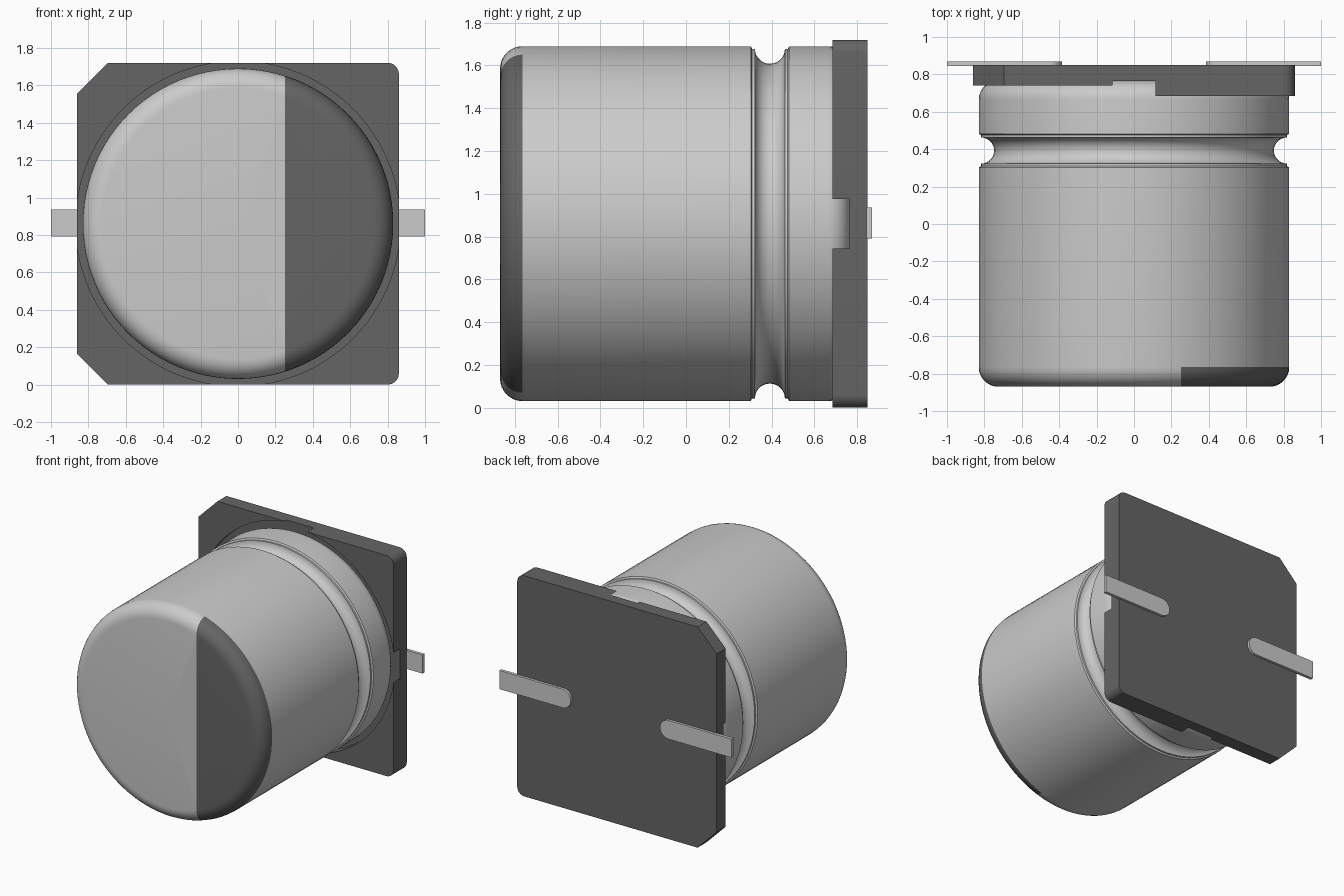
import bpy, bmesh, math
from mathutils import Vector

if "Cube" in bpy.data.objects:
    bpy.data.objects.remove(bpy.data.objects["Cube"])

CZ = 0.86          # height of the can axis, which runs along y
R = 0.83           # can radius


def material(name, rgb):
    m = bpy.data.materials.new(name)
    m.diffuse_color = (*rgb, 1)
    m.use_nodes = True
    m.node_tree.nodes["Principled BSDF"].inputs["Base Color"].default_value = m.diffuse_color
    return m


silver = material("silver", (0.78, 0.78, 0.75))
dark = material("dark_grey", (0.13, 0.13, 0.13))


def finish(bm, name, *mats, smooth=True):
    bmesh.ops.recalc_face_normals(bm, faces=bm.faces[:])
    me = bpy.data.meshes.new(name)
    bm.to_mesh(me)
    bm.free()
    for m in mats:
        me.materials.append(m)
    ob = bpy.data.objects.new(name, me)
    bpy.context.collection.objects.link(ob)
    if smooth:
        bpy.ops.object.select_all(action='DESELECT')
        ob.select_set(True)
        bpy.context.view_layer.objects.active = ob
        bpy.ops.object.shade_smooth_by_angle(angle=math.radians(30))
    return ob


def arc(cx, cy, r, a0, a1, n):
    return [(cx + r * math.cos(math.radians(a0 + (a1 - a0) * i / n)),
             cy + r * math.sin(math.radians(a0 + (a1 - a0) * i / n))) for i in range(n + 1)]


def prism(name, outline, y0, y1, mat=None, smooth=True):
    """Extrude an (x, z) outline from y0 to y1."""
    bm = bmesh.new()
    f = bm.faces.new([bm.verts.new((x, y0, z)) for x, z in outline])
    ext = bmesh.ops.extrude_face_region(bm, geom=[f])["geom"]
    for v in ext:
        if isinstance(v, bmesh.types.BMVert):
            v.co.y = y1
    return finish(bm, name, *([mat] if mat else []), smooth=smooth)


# Can: turned profile of (radius, y) with rounded ends and a crimp groove
FRONT, BACK, F = -0.87, 0.765, 0.105
profile = [(0, FRONT)] + arc(R - F, FRONT + F, F, -90, 0, 8)
profile += [(R, 0.303), (R - 0.012, 0.309)]
profile += arc(R - 0.012, 0.3925, 0.07, 270, 90, 14)
profile += [(R - 0.012, 0.476), (R, 0.482)]
profile += arc(R - 0.1, BACK - 0.1, 0.1, 0, 90, 8) + [(0, BACK)]
bm = bmesh.new()
verts = [bm.verts.new((r, y, CZ)) for r, y in profile]
edges = [bm.edges.new(p) for p in zip(verts, verts[1:])]
bmesh.ops.spin(bm, geom=verts + edges, cent=(0, 0, CZ), axis=(0, 1, 0),
               angle=math.tau, steps=96)
bmesh.ops.remove_doubles(bm, verts=bm.verts[:], dist=1e-5)

# Dark polarity mark: cut the front cap along x = 0.25 and recolour one side
cap = [f for f in bm.faces if f.calc_center_median().y < FRONT + F]
geom = set(cap)
for f in cap:
    geom.update(f.edges)
    geom.update(f.verts)
bmesh.ops.bisect_plane(bm, geom=list(geom), plane_co=(0.25, 0, 0), plane_no=(1, 0, 0))
for f in bm.faces:
    c = f.calc_center_median()
    f.material_index = int(c.y < FRONT + F and c.x > 0.25)
finish(bm, "can", silver, dark)

# Base plate: two chamfered corners, two rounded corners
H, C, r = 0.86, 0.165, 0.06
outline = [(-H + C, 0), *arc(H - r, r, r, -90, 0, 8),
           *arc(H - r, 2 * H - r, r, 0, 90, 8),
           (-H + C, 2 * H), (-H, 2 * H - C), (-H, C)]
base = prism("base_plate", outline, 0.685, 0.85, dark)

# Round seat for the can, and lower corner walls on the chamfered side
cutters = [
    prism("seat_cutter", arc(0, CZ, 0.868, 0, 360, 128)[:-1], 0.5, BACK, dark, False),
    prism("wall_cutter", [(-1.2, -0.5), (0, -0.5), (0, 2.3), (-1.2, 2.3)], 0.45, 0.74, dark, False),
]
bpy.context.view_layer.objects.active = base
for cutter in cutters:
    mod = base.modifiers.new("cut", 'BOOLEAN')
    mod.operation = 'DIFFERENCE'
    mod.solver = 'EXACT'
    mod.object = cutter
    cutter.hide_render = True
    with bpy.context.temp_override(object=base, active_object=base):
        bpy.ops.object.modifier_move_to_index(modifier=mod.name, index=0)
        bpy.ops.object.modifier_apply(modifier=mod.name)
    bpy.data.objects.remove(cutter)

# Flat leads with rounded inner ends, one each side
W = 0.0725
for side, name in ((1, "lead_right"), (-1, "lead_left")):
    shape = [(1.0, CZ - W + 0.003), *arc(0.385 + W, CZ + 0.003, W, 270, 90, 16),
             (1.0, CZ + W + 0.003)]
    prism(name, [(side * x, z) for x, z in shape], 0.845, 0.87, silver)
